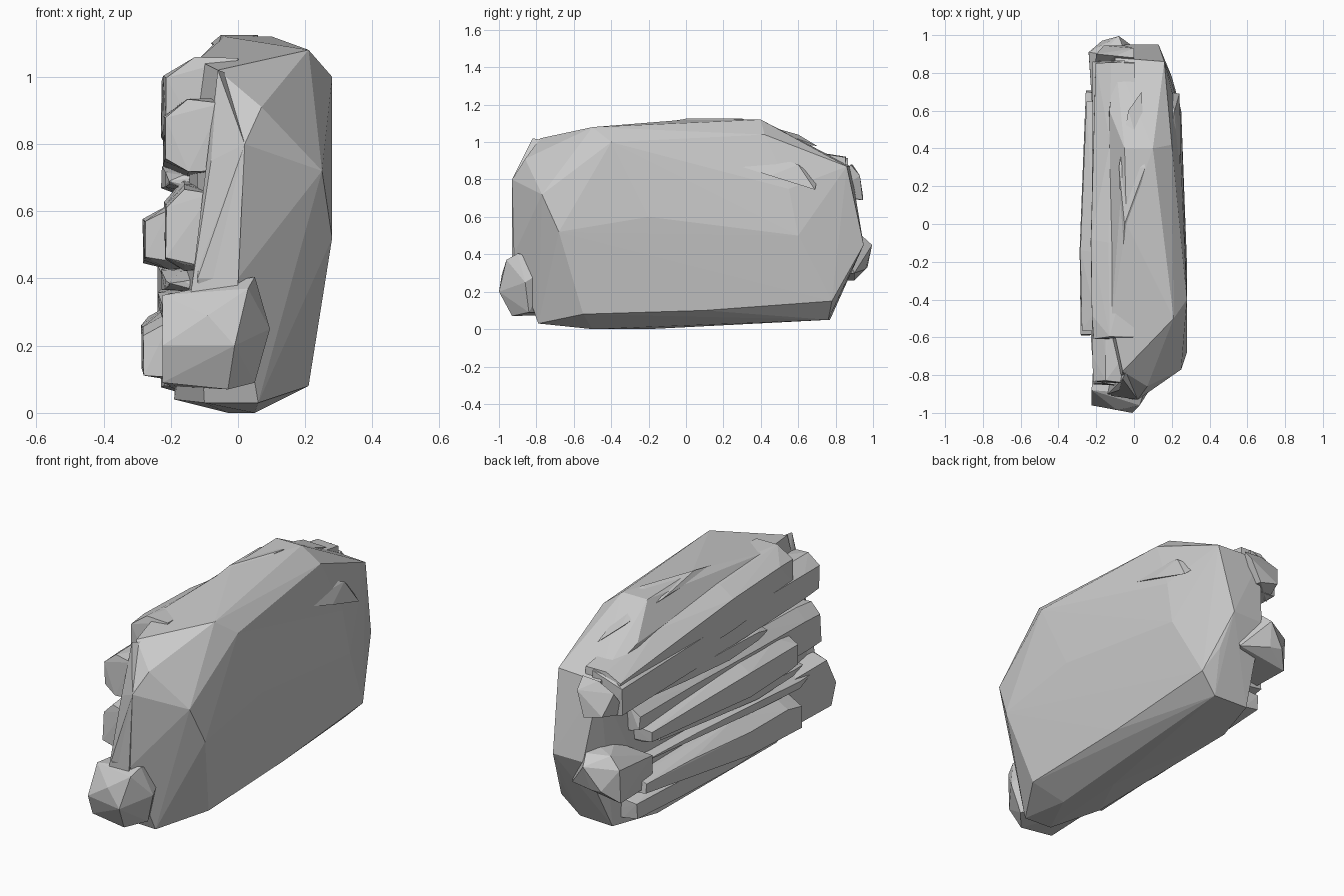
import bpy, bmesh, random

random.seed(7)


def hull(name, pts):
    """Faceted stone from the convex hull of its corner points."""
    bm = bmesh.new()
    for p in pts:
        bm.verts.new(p)
    res = bmesh.ops.convex_hull(bm, input=bm.verts)
    loose = {e for e in res["geom_interior"] + res["geom_unused"]
             if isinstance(e, bmesh.types.BMVert)}
    bmesh.ops.delete(bm, geom=list(loose), context='VERTS')
    bmesh.ops.recalc_face_normals(bm, faces=bm.faces)
    me = bpy.data.meshes.new(name)
    bm.to_mesh(me)
    bm.free()
    ob = bpy.data.objects.new(name, me)
    bpy.context.collection.objects.link(ob)
    return ob


def layer(name, x0, x1, y0, y1, z0, z1, rise, front, back):
    """Long rough stratum along y; x0 is the exposed side, front/back scale its ends."""
    pts = []
    zc, hz = (z0 + z1) / 2, (z1 - z0) / 2
    for t, s in ((0, front), (0.08, 0.5 + front / 2), (0.35, 1), (0.7, 0.4 + back * 0.6), (1, back)):
        y = y0 + (y1 - y0) * t
        xo = x0 + (x1 - x0) * (1 - s) * 0.3
        xm = xo * 0.6 + x1 * 0.4
        for x, k in ((xo, -0.75), (xo, 0.5), (xm, 1), (xm, -1), (x1, 1), (x1, -1)):
            j = random.uniform(-0.012, 0.012)
            pts.append((x + abs(j) * 0.3, y + j, zc + rise * t + k * hz * s + j))
    return hull(name, pts)


# Main slab
hull("main_slab", [
    # broad right face
    (.21, -.55, .08), (.205, .1, .1), (.2, .78, .15), (.15, .86, .27), (.28, -.68, .52),
    (.25, -.77, .72), (.28, -.4, 1.0), (.21, -.5, 1.08), (.28, -.2, .6), (.25, .6, .5),
    (.24, .55, .75), (.2, .42, 1.04), (.16, .86, .87), (.13, .95, .45),
    # underside
    (.05, -.5, 0), (-.03, -.2, 0), (.06, -.79, .03), (-.1, -.78, .03), (.1, .76, .05),
    (-.1, .77, .05), (-.18, .5, .04), (-.19, -.5, .04),
    # front end
    (.02, -.93, .8), (-.12, -.91, .4), (0, -.92, .4), (-.06, -.78, 1.02), (.07, -.86, .91),
    # back end and top
    (-.05, .95, .45), (-.1, .88, .87), (-.05, .4, 1.12), (.1, .4, 1.12), (-.04, 0, 1.12),
    (-.12, -.5, 1.05), (-.13, .6, .98)])

# Strata on the left: exposed x, inner x, y range, z range, rise, front and back end scale
strata = [
    ("top_layer", -.23, .0, -.6, .86, .83, 1.08, -.11, .8, .65),
    ("upper_layer", -.225, -.05, -.83, .86, .71, .95, -.03, .85, .9),
    ("upper_sliver", -.23, -.1, -.4, .6, .64, .73, .04, .4, .3),
    ("middle_layer", -.22, -.08, -.85, .68, .42, .67, .06, .9, .5),
    ("middle_plate", -.285, -.1, -.56, .65, .43, .63, .0, .85, .4),
    ("middle_sliver", -.23, -.1, -.7, .5, .34, .43, .06, .4, .35),
    ("lower_plate", -.29, -.08, -.58, .7, .09, .29, .08, .9, .45),
    ("lower_sliver", -.24, -.08, -.75, .6, .27, .35, .07, .5, .4),
    ("bottom_layer", -.23, .0, -.55, .72, .05, .2, .02, .7, .8),
]
for s in strata:
    layer(*s)

# Blocks and knob sticking out of the back end
hull("back_block", [(-.08, .995, .45), (-.1, .96, .32), (-.17, .97, .33), (-.24, .91, .44),
                    (-.24, .9, .26), (-.18, .9, .5), (-.06, .94, .5), (-.22, .6, .25),
                    (-.22, .6, .4), (.05, .9, .3), (.04, .8, .52), (-.1, .75, .5)])
hull("back_knob", [(.0, .88, .88), (-.1, .89, .88), (-.16, .945, .72), (-.05, .945, .69),
                   (.0, .93, .82), (-.2, .9, .84), (-.21, .8, .7), (-.05, .78, .72)])

# Rounded lump at the foot of the front end
hull("front_lump", [
    (-.225, -.92, .09), (-.225, -.88, .35), (-.225, -.96, .2), (-.09, -.985, .29), (-.01, -1, .2),
    (-.03, -.93, .07), (.03, -.96, .37), (.05, -.9, .405), (.095, -.86, .25), (.05, -.84, .09),
    (-.2, -.55, .33), (-.2, -.55, .08), (.05, -.7, .35)])

# Upright plate on the front end
hull("front_plate", [
    (-.14, -.9, .36), (.0, -.93, .38), (.02, -.93, .8), (-.06, -.82, 1.02), (-.08, -.88, .75),
    (-.1, -.7, .36), (.0, -.7, 1.0)])

# Thin ledges on the top and right faces
hull("top_ledge", [(-.06, -.2, 1.09), (-.05, .0, 1.125), (-.03, .6, 1.04), (.04, .7, .98),
                   (.06, .3, 1.125), (-.08, .3, 1.1), (0, .2, 1.0)])
hull("side_ledge", [(.235, .2, .9), (.25, .45, .82), (.24, .69, .745), (.215, .6, .88),
                    (.18, .4, .95), (.18, .7, .8)])
